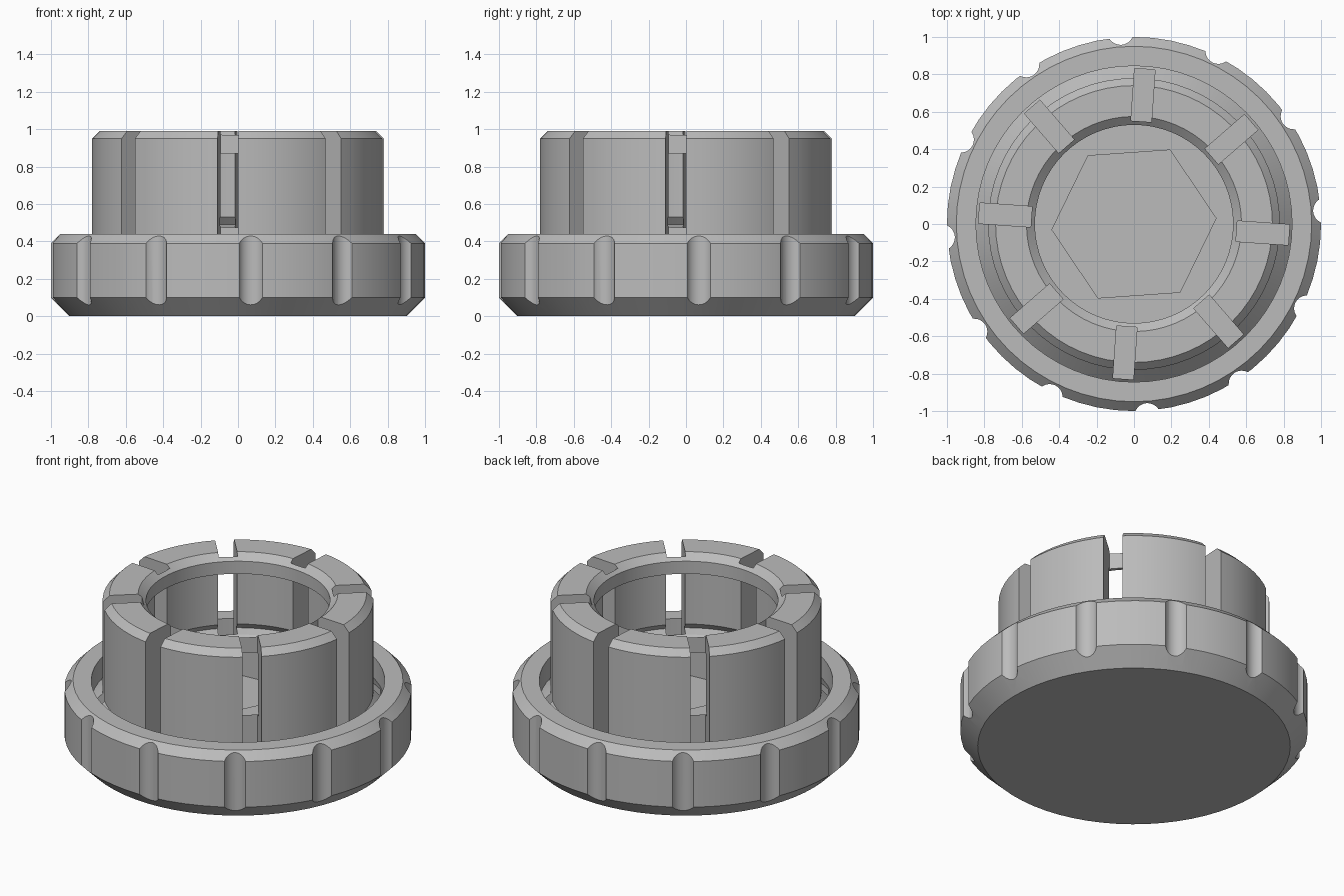
import bpy, bmesh, math
from mathutils import Matrix, Vector

old = bpy.data.objects.get("Cube")
if old:
    bpy.data.objects.remove(old, do_unlink=True)

SIDES = 64
TWIST = math.radians(4)

grey = bpy.data.materials.new("plain grey")
grey.use_nodes = True
grey.diffuse_color = (0.5, 0.5, 0.5, 1)
grey.node_tree.nodes["Principled BSDF"].inputs["Base Color"].default_value = grey.diffuse_color


def make_object(name, bm):
    bmesh.ops.recalc_face_normals(bm, faces=bm.faces)
    mesh = bpy.data.meshes.new(name)
    bm.to_mesh(mesh)
    bm.free()
    obj = bpy.data.objects.new(name, mesh)
    mesh.materials.append(grey)
    bpy.context.collection.objects.link(obj)
    return obj


def lathe(name, profile):
    bm = bmesh.new()
    verts = [bm.verts.new((r, 0, z)) for r, z in profile]
    edges = [bm.edges.new(pair) for pair in zip(verts, verts[1:])]
    bmesh.ops.spin(bm, geom=verts + edges, cent=(0, 0, 0), axis=(0, 0, 1),
                   angle=math.tau, steps=SIDES, use_merge=True)
    bmesh.ops.remove_doubles(bm, verts=bm.verts, dist=1e-4)
    return make_object(name, bm)


def add_prism(bm, sides, radius, z0, z1, matrix):
    place = matrix @ Matrix.Translation((0, 0, (z0 + z1) / 2))
    bmesh.ops.create_cone(bm, cap_ends=True, segments=sides, radius1=radius,
                          radius2=radius, depth=z1 - z0, matrix=place)


def add_box(bm, low, high, matrix):
    low, high = Vector(low), Vector(high)
    place = matrix @ Matrix.Translation((low + high) / 2)
    bmesh.ops.create_cube(bm, size=1, matrix=place @ Matrix.Diagonal((*(high - low), 1)))


def turn(angle):
    return Matrix.Rotation(angle, 4, "Z")


# Dish with chamfered rim, annular groove and lipped clip ring
body = lathe("knob_body", [
    (0, 0), (0.9, 0), (1, 0.1), (1, 0.39), (0.95, 0.44), (0.845, 0.44),
    (0.845, 0.305), (0.78, 0.37), (0.78, 0.95), (0.74, 0.99),
    (0.575, 0.99), (0.53, 0.95), (0.53, 0.87), (0.575, 0.87),
    (0.575, 0.53), (0.61, 0.49), (0.55, 0.475), (0.53, 0.455), (0, 0.455)])

# Cutters: clip slots, grip notches and hexagonal socket
bm = bmesh.new()
for i in range(8):
    add_box(bm, (0.55, -0.055, 0.27), (0.83, 0.055, 1.2),
            turn(i * math.tau / 8 - TWIST))
for i in range(12):
    add_prism(bm, 24, 0.07, -0.1, 0.6,
              turn(i * math.tau / 12 + TWIST) @ Matrix.Translation((1.03, 0, 0)))
add_prism(bm, 6, 0.44, 0.27, 0.6, turn(math.pi / 2 + TWIST))
cutter = make_object("cutter", bm)
cutter.hide_render = True

cut = body.modifiers.new("cuts", "BOOLEAN")
cut.operation = "DIFFERENCE"
cut.solver = "EXACT"
cut.object = cutter

bpy.ops.object.select_all(action="DESELECT")
body.select_set(True)
bpy.context.view_layer.objects.active = body
bpy.ops.object.modifier_apply(modifier=cut.name)
bpy.data.objects.remove(cutter, do_unlink=True)
bpy.ops.object.shade_smooth_by_angle(angle=math.radians(25))
